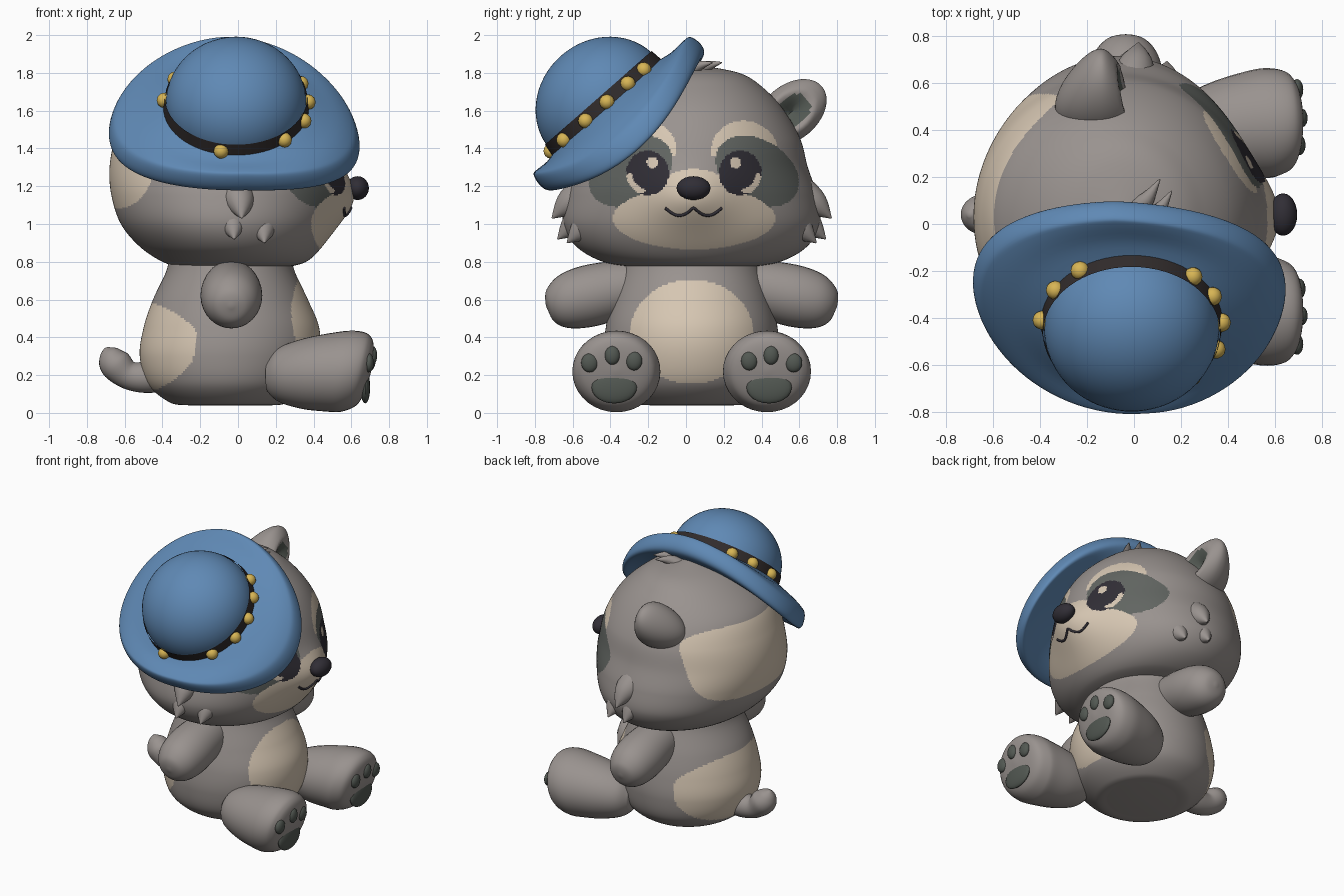
import bpy, bmesh, math
from mathutils import Vector, Matrix
from mathutils.bvhtree import BVHTree

cube = bpy.data.objects.get("Cube")
if cube:
    bpy.data.objects.remove(cube, do_unlink=True)

MID = 0.03  # symmetry plane of the animal, which faces +x


def material(name, r, g, b):
    m = bpy.data.materials.new(name)
    m.use_nodes = True
    m.diffuse_color = (r, g, b, 1)
    m.node_tree.nodes["Principled BSDF"].inputs["Base Color"].default_value = (r, g, b, 1)
    return m


FUR = material("grey fur", .32, .29, .275)
CREAM = material("cream fur", .67, .565, .445)
MASK = material("dark mask", .12, .13, .12)
PAD = material("paw pad", .085, .098, .085)
DARK = material("eye and nose dark", .03, .027, .036)
BLUE = material("blue felt", .115, .25, .46)
BAND = material("hat band", .03, .024, .024)
GOLD = material("gold", .68, .46, .09)


def make(name, bm, mats, rule=None, matrix=None):
    """Finish a bmesh as a smooth object, colouring faces by a rule on their centres."""
    bmesh.ops.recalc_face_normals(bm, faces=bm.faces)
    for f in bm.faces:
        f.smooth = True
        if rule:
            f.material_index = rule(f.calc_center_median())
    if matrix:
        bm.transform(matrix)
    tree = BVHTree.FromBMesh(bm)
    me = bpy.data.meshes.new(name)
    bm.to_mesh(me)
    bm.free()
    me.set_sharp_from_angle(angle=math.radians(50))
    for m in mats:
        me.materials.append(m)
    ob = bpy.data.objects.new(name, me)
    bpy.context.collection.objects.link(ob)
    return tree


def smooth(points, steps):
    """Catmull-Rom through tuples of any length."""
    pts = [points[0]] + list(points) + [points[-1]]
    out = []
    for p, q, r, s in zip(pts, pts[1:], pts[2:], pts[3:]):
        for i in range(steps):
            t = i / steps
            out.append([b + .5 * t * (c - a + t * (2*a - 5*b + 4*c - d + t * (3*(b - c) + d - a)))
                        for a, b, c, d in zip(p, q, r, s)])
    return out + [list(points[-1])]


def skin(rings):
    bm = bmesh.new()
    rows = [[bm.verts.new(p) for p in ring] for ring in rings]
    n = len(rows[0])
    for a, b in zip(rows, rows[1:]):
        for i in range(n):
            bm.faces.new((a[i], a[(i + 1) % n], b[(i + 1) % n], b[i]))
    bm.faces.new(rows[0])
    bm.faces.new(rows[-1])
    return bm


def loft(profile, cols, steps):
    """Stack oval rings given as (z, back x, front x, half width)."""
    angles = [2 * math.pi * i / cols for i in range(cols)]
    return skin([[((lo + hi) / 2 + (hi - lo) / 2 * math.cos(t), MID + w * math.sin(t), z)
                  for t in angles] for z, lo, hi, w in smooth(profile, steps)])


def sweep(path, cols=24, steps=6):
    """Round limb along (x, y, z, radius) points."""
    pts = smooth(path, steps)
    rings = []
    for i, p in enumerate(pts):
        a, b = pts[max(i - 1, 0)], pts[min(i + 1, len(pts) - 1)]
        rot = (Vector(b[:3]) - Vector(a[:3])).to_track_quat('Z', 'Y')
        rings.append([Vector(p[:3]) + rot @ Vector((p[3] * math.cos(t), p[3] * math.sin(t), 0))
                      for t in (2 * math.pi * k / cols for k in range(cols))])
    return skin(rings)


def ball(center, radii, seg=24):
    bm = bmesh.new()
    bmesh.ops.create_uvsphere(bm, u_segments=seg, v_segments=seg // 2, radius=1)
    bm.transform(Matrix.Translation(center) @ Matrix.Diagonal((*radii, 1)))
    return bm


def front_x(tree, y, z):
    hit = tree.ray_cast(Vector((3, y, z)), Vector((-1, 0, 0)))[0]
    return hit.x if hit else .6


def oval(y, z, cy, cz, ry, rz, tilt=0, power=2):
    c, s = math.cos(tilt), math.sin(tilt)
    y, z = y - cy, z - cz
    return abs((y * c + z * s) / ry) ** power + abs((z * c - y * s) / rz) ** power < 1


# Head with painted face markings
def face_paint(p):
    y, z = p.y - .042, p.z
    a = abs(y)
    if p.x < 0:
        return int(p.x < -.2 and oval(y, z, 0, 1.33, .51, .25, 0, 4))
    if oval(a, z, .22, 1.325, .03, .03):
        return 1
    if oval(a, z, .245, 1.27, .113, .118):
        rim = not oval(a, z, .235, 1.28, .095, .10) and oval(a, z, .30, 1.22, .07, .06)
        return 1 if rim else 3
    if oval(y, z, 0, 1.17, .2, .12) or oval(y, z, 0, 1.03, .43, .165) or oval(a, z, .2, 1.1, .2, .07, -.5):
        return 1
    if oval(a, z, .335, 1.28, .238, .165, -.55):
        return 2
    return int(z > 1.36 and oval(a, z, .27, 1.38, .18, .165, -.3))


head = loft([(.77, -.30, .25, .30), (.80, -.40, .36, .47), (.88, -.52, .44, .61),
             (1.0, -.62, .50, .68), (1.15, -.67, .53, .665), (1.3, -.68, .53, .615),
             (1.45, -.65, .50, .575), (1.6, -.58, .42, .49), (1.72, -.44, .30, .38),
             (1.8, -.28, .17, .25), (1.845, -.07, -.05, .01)], 400, 20)
for v in head.verts:  # muzzle bulge
    if v.co.x > 0:
        v.co.x += .085 * math.exp(-((v.co.y - MID) / .22) ** 2 - ((v.co.z - 1.14) / .16) ** 2)
head_tree = make("head", head, [FUR, CREAM, MASK, DARK], face_paint)

# Nose and mouth
make("nose", ball((.633, MID + .01, 1.19), (.06, .09, .063)), [DARK])
mouth = []
for i in range(13):
    y = MID + .01 + .15 * (i - 6) / 6
    z = 1.085 - .04 * abs(math.sin(math.pi * i / 6))
    mouth.append((front_x(head_tree, y, z) + .002, y, z, .008))
make("mouth", sweep(mouth, 8, 3), [DARK])


# Body with belly and back patches
def body_paint(p):
    y = p.y - MID
    if p.x > 0:
        return int(oval(y, p.z, 0, .43, .325, .275))
    return int(oval(y, p.z, 0, .35, .43, .23, 0, 2.6))


make("body", loft([(.04, -.26, .18, .22), (.055, -.36, .26, .32), (.15, -.475, .375, .43),
                   (.3, -.52, .43, .465), (.45, -.50, .43, .455), (.6, -.45, .37, .42),
                   (.75, -.38, .30, .37), (.85, -.36, .28, .34)], 230, 14), [FUR, CREAM], body_paint)

# Tail
make("tail", sweep([(-.36, .04, .22, .10), (-.48, .04, .19, .085), (-.58, .04, .20, .075),
                    (-.65, .04, .26, .085), (-.685, .04, .315, .055), (-.70, .04, .345, .01)]), [FUR])

# Limbs, pads and cheek fur on both sides
for side, tag in ((-1, "hat_side"), (1, "ear_side")):
    def at(a):
        return MID + side * a
    make("arm_" + tag, sweep([(-.035, at(.2), .68, .13), (-.035, at(.4), .65, .155),
                              (-.035, at(.56), .615, .163), (-.035, at(.68), .585, .14),
                              (-.035, at(.75), .57, .085), (-.035, at(.77), .565, .01)], 32), [FUR])
    leg = sweep([(.16, at(.34), .2, .09), (.22, at(.35), .2, .145), (.34, at(.37), .205, .185),
                 (.48, at(.39), .215, .208), (.58, at(.40), .22, .215), (.655, at(.40), .22, .19),
                 (.69, at(.40), .22, .13), (.705, at(.40), .22, .01)], 36)
    for v in leg.verts:  # widen the foot and lean its sole slightly downward
        v.co.y = at(.4) + 1.08 * (v.co.y - at(.4))
        v.co.x += .22 * (v.co.z - .22) * min(1, max(0, (v.co.x - .3) / .3))
    foot = make("leg_" + tag, leg, [FUR])
    for i, (a, z, ry, rz) in enumerate([(.41, .135, .12, .085), (.305, .275, .043, .05),
                                        (.42, .305, .04, .05), (.54, .265, .045, .05)]):
        x = front_x(foot, at(a), z)
        make(f"pad_{tag}_{i}", ball((x - .005, at(a), z), (.026, ry, rz)), [PAD])
    for i, (x, a, z) in enumerate([(.02, .74, 1.03), (-.02, .71, .92), (.14, .66, .90)]):
        make(f"cheek_tuft_{tag}_{i}", sweep([(x - .04, at(a - .22), z + .16, .11),
                                             (x - .01, at(a - .09), z + .08, .075),
                                             (x, at(a), z, .003)], 16), [FUR])

# Tufts on the crown of the head
for i, dy in enumerate((0, .05)):
    make(f"top_tuft_{i}", sweep([(.04 - dy, dy, 1.77, .06), (.10 - dy, .05 + dy, 1.83, .035),
                                 (.16 - dy, .14 + dy, 1.855, .003)], 10), [FUR])

# Ear with a dished dark inside, thinner toward the tip
ear = ball((0, 0, 0), (1, 1, 1), 48)
for v in ear.verts:
    if v.co.x > 0:
        v.co.x = .75 * v.co.x - .95 * max(0, .68 - math.hypot(v.co.y, v.co.z))
    v.co.x *= 1 - .45 * v.co.z
make("ear", ear, [FUR, PAD],
     lambda p: int(p.x > -.4 and math.hypot(p.y, p.z) < .55),
     Matrix.Translation((-.14, .555, 1.59)) @ Matrix.Rotation(math.radians(-50), 4, 'X')
     @ Matrix.Diagonal((.18, .145, .215, 1)))

# Tilted hat: dome, band, studs and thick drooping brim
HAT = Matrix.Translation((-.01, -.44, 1.64)) @ Matrix.Rotation(math.radians(41.3), 4, 'X')
dome = ball((0, 0, 0), (.372, .372, .335), 64)
for v in dome.verts:
    if v.co.z < 0:
        v.co.z *= .3
make("hat_dome", dome, [BLUE], None, HAT)

band = bmesh.new()
bmesh.ops.create_cone(band, segments=64, radius1=.388, radius2=.376, depth=.09)
make("hat_band", band, [BAND], None, HAT @ Matrix.Translation((0, 0, -.008)))

for i, deg in enumerate((47, 26, 3, -20, -48, -102, 175, 148, 125)):
    t = math.radians(deg)
    make(f"hat_stud_{i}", ball((.382 * math.cos(t), .382 * math.sin(t), -.01), (.04, .04, .04), 16),
         [GOLD], None, HAT)

section = smooth([(0, .03), (.4, .025), (.8, .04), (.94, .035), (1, -.015), (.96, -.065),
                  (.8, -.095), (.4, -.12), (0, -.12)], 4)
rings = []
for s, h in section:
    ring = []
    for k in range(96):
        t = 2 * math.pi * k / 96
        inner = Vector((.35 * math.cos(t), .35 * math.sin(t)))
        outer = Vector((.66 * math.cos(t) - .07 * math.sin(t) - .01,
                        .565 * math.sin(t) + .03 + .05 * min(0, math.cos(t))))
        u, w = inner.lerp(outer, s)
        droop = (.18 if u > 0 else .14) * (u / .66) ** 2 * s
        ring.append((u, w, h - .05 - .03 * s - droop))
    rings.append(ring)
brim = skin(rings)
brim.faces.ensure_lookup_table()
bmesh.ops.delete(brim, geom=[brim.faces[-1], brim.faces[-2]], context='FACES_ONLY')
make("hat_brim", brim, [BLUE], None, HAT)
